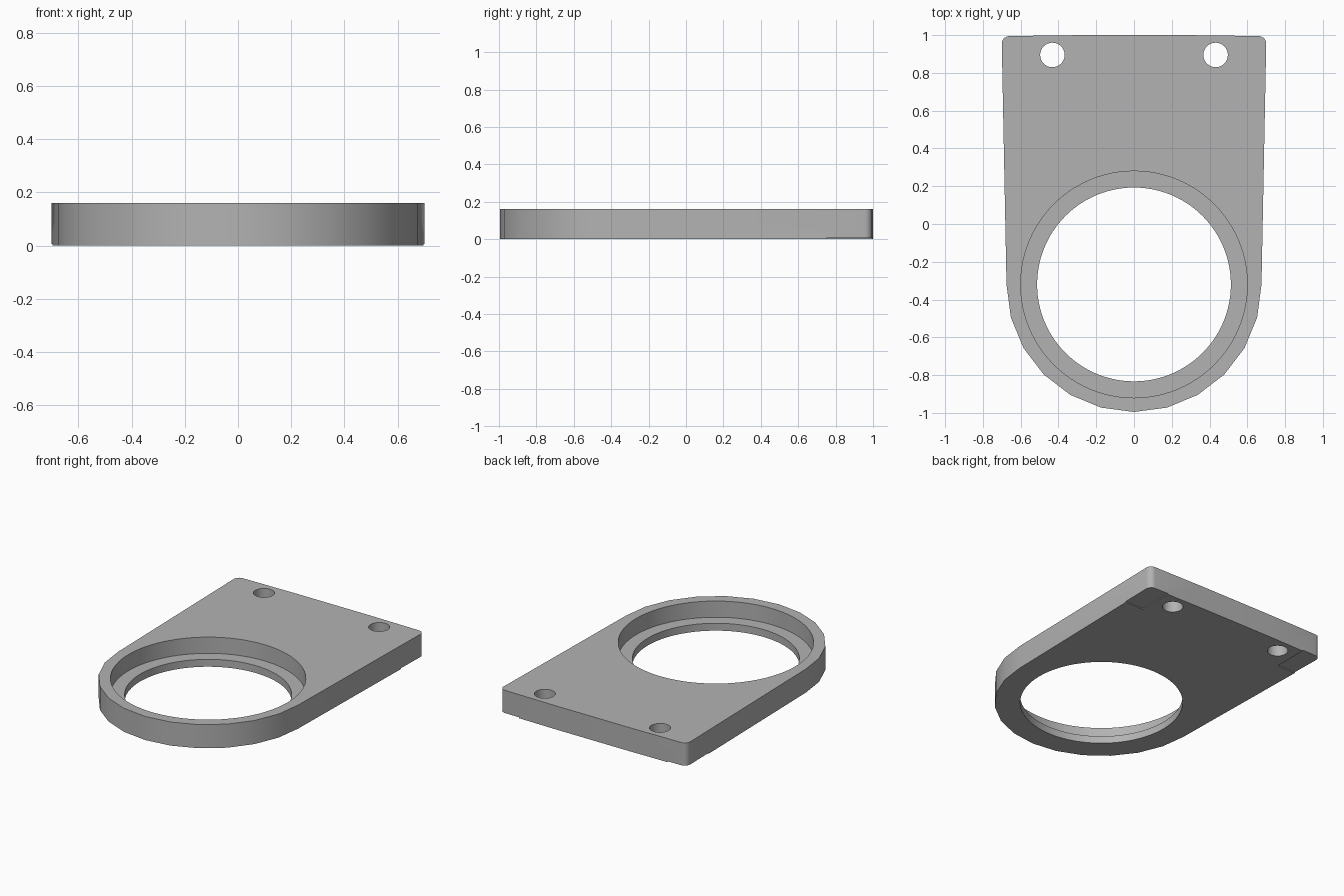
import bpy
import bmesh
from math import sin, cos, radians

if "Cube" in bpy.data.objects:
    bpy.data.objects.remove(bpy.data.objects["Cube"], do_unlink=True)

THICK = 0.16
RING_Y = -0.32


def make_material(name, rgb):
    mat = bpy.data.materials.new(name)
    mat.use_nodes = True
    colour = (*rgb, 1.0)
    mat.diffuse_color = colour
    mat.node_tree.nodes["Principled BSDF"].inputs["Base Color"].default_value = colour
    return mat


def extrude_outline(name, points, height):
    bm = bmesh.new()
    face = bm.faces.new([bm.verts.new((x, y, 0)) for x, y in points])
    top = bmesh.ops.extrude_face_region(bm, geom=[face])["geom"]
    moved = [v for v in top if isinstance(v, bmesh.types.BMVert)]
    bmesh.ops.translate(bm, verts=moved, vec=(0, 0, height))
    bmesh.ops.recalc_face_normals(bm, faces=bm.faces)
    mesh = bpy.data.meshes.new(name)
    bm.to_mesh(mesh)
    bm.free()
    obj = bpy.data.objects.new(name, mesh)
    bpy.context.collection.objects.link(obj)
    return obj


def cut(target, cutter):
    """Subtract the cutter from the target, then discard it."""
    cutter.hide_render = True
    mod = target.modifiers.new("cut", "BOOLEAN")
    mod.operation = "DIFFERENCE"
    mod.solver = "EXACT"
    mod.object = cutter
    bpy.context.view_layer.objects.active = target
    bpy.ops.object.modifier_apply(modifier=mod.name)
    bpy.data.objects.remove(cutter, do_unlink=True)


def cylinder_cutter(x, y, z, radius, sides):
    bpy.ops.mesh.primitive_cylinder_add(
        vertices=sides, radius=radius, depth=1, location=(x, y, z + 0.5))
    return bpy.context.object


# Plate outline: half arc at the front, tapered sides, rounded back corners
right = [(0.675 * sin(radians(a)), RING_Y - 0.675 * cos(radians(a)))
         for a in range(0, 91, 15)]
right += [(0.66 + 0.04 * cos(radians(a)), 0.955 + 0.04 * sin(radians(a)))
          for a in range(0, 91, 15)]
right.append((0.27, 1.0))
left = [(-x, y) for x, y in reversed(right) if x > 0.001]
plate = extrude_outline("mounting_plate", right + left, THICK)
plate.data.materials.append(make_material("grey_plastic", (0.45, 0.45, 0.45)))

# Stepped round opening
cut(plate, cylinder_cutter(0, RING_Y, 0.05, 0.6, 96))
cut(plate, cylinder_cutter(0, RING_Y, -0.5, 0.513, 96))

for side in (-1, 1):
    # Screw hole
    cut(plate, cylinder_cutter(side * 0.432, 0.895, -0.5, 0.065, 32))
    # Shallow relief under the back corner
    bpy.ops.mesh.primitive_cube_add(size=1, location=(side * 0.705, 0.9, -0.044))
    relief = bpy.context.object
    relief.scale = (0.3, 0.3, 0.1)
    cut(plate, relief)

# Smooth round walls with sharp rims
bpy.ops.object.select_all(action="DESELECT")
plate.select_set(True)
bpy.context.view_layer.objects.active = plate
bpy.ops.object.shade_smooth_by_angle(angle=radians(30))
